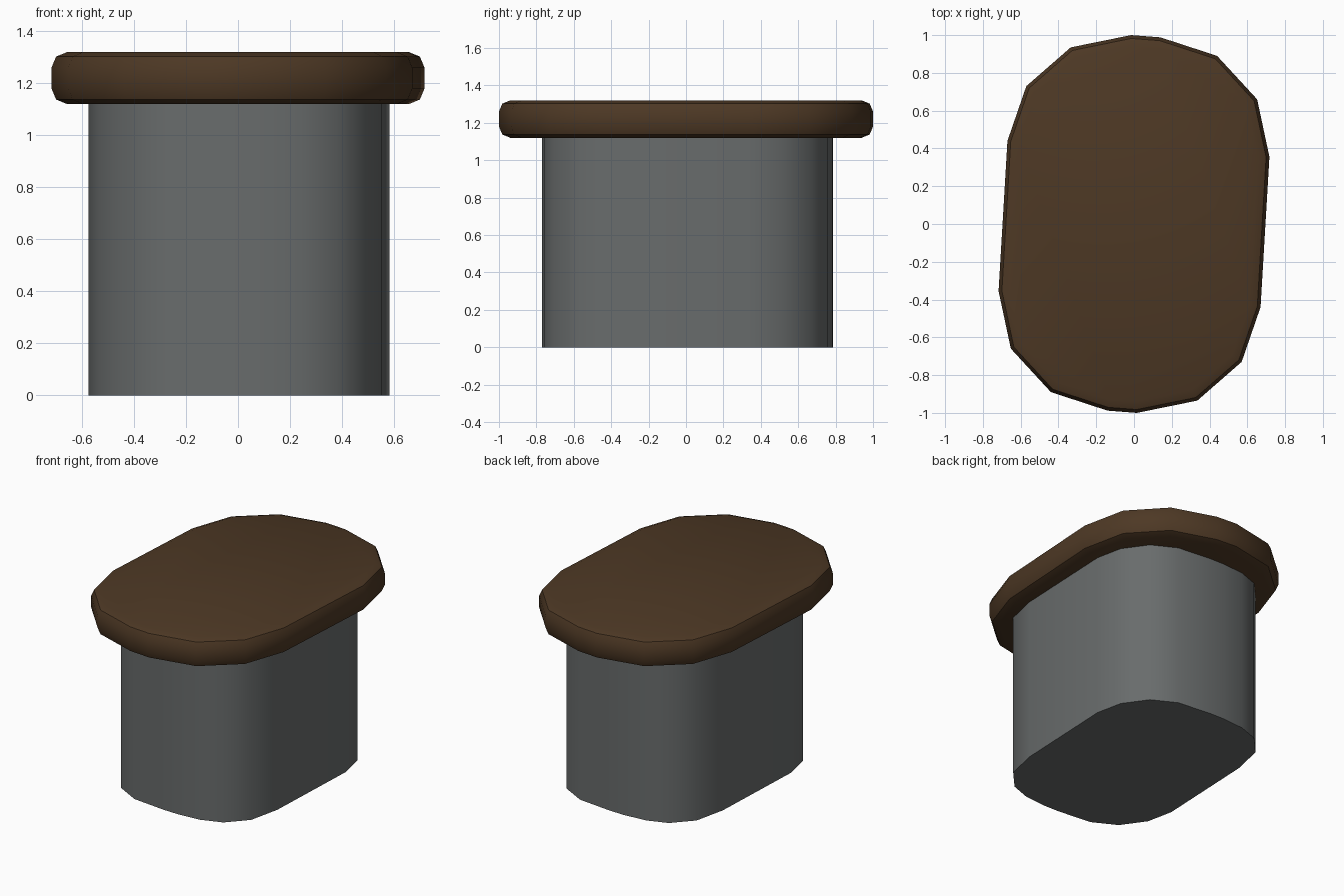
import bpy, bmesh, math

if "Cube" in bpy.data.objects:
    bpy.data.objects.remove(bpy.data.objects["Cube"])


def material(name, rgb):
    m = bpy.data.materials.new(name)
    m.diffuse_color = (*rgb, 1)
    m.use_nodes = True
    m.node_tree.nodes["Principled BSDF"].inputs["Base Color"].default_value = m.diffuse_color
    return m


def slab(name, half, centre, z0, z1, mat, bevel=0):
    """Extrude an outline whose second half is the first turned by 180 degrees."""
    pts = half + [(-x, -y) for x, y in half]
    bm = bmesh.new()
    base = bm.faces.new([bm.verts.new((x + centre[0], y + centre[1], z0)) for x, y in pts])
    ext = bmesh.ops.extrude_face_region(bm, geom=[base], use_keep_orig=True)
    top = [v for v in ext["geom"] if isinstance(v, bmesh.types.BMVert)]
    bmesh.ops.translate(bm, verts=top, vec=(0, 0, z1 - z0))
    bmesh.ops.recalc_face_normals(bm, faces=bm.faces)
    if bevel:
        rims = [e for e in bm.edges if abs(e.verts[0].co.z - e.verts[1].co.z) < 1e-5]
        bmesh.ops.bevel(bm, geom=rims, offset=bevel, segments=2, profile=0.5, affect='EDGES')
    mesh = bpy.data.meshes.new(name)
    bm.to_mesh(mesh)
    bm.free()
    mesh.materials.append(mat)
    ob = bpy.data.objects.new(name, mesh)
    bpy.context.collection.objects.link(ob)
    bpy.ops.object.select_all(action='DESELECT')
    ob.select_set(True)
    bpy.context.view_layer.objects.active = ob
    bpy.ops.object.shade_smooth_by_angle(angle=math.radians(35))
    return ob


grey = material("stone grey", (0.14, 0.15, 0.15))
brown = material("dark brown", (0.075, 0.040, 0.018))

# Body: slightly skewed rounded block
slab("base", [(.578, .33), (.54, .51), (.43, .665), (.27, .75), (.03, .775),
              (-.08, .778), (-.24, .765), (-.38, .715), (-.5, .585), (-.548, .37)],
     (.004, .008), 0, 1.14, grey)

# Overhanging padded top with a rounded rim
slab("seat", [(.717, .355), (.652, .66), (.44, .89), (.14, .988), (-.015, 1.0),
              (-.335, .935), (-.57, .73), (-.67, .44)],
     (0, 0), 1.12, 1.32, brown, 0.06)
